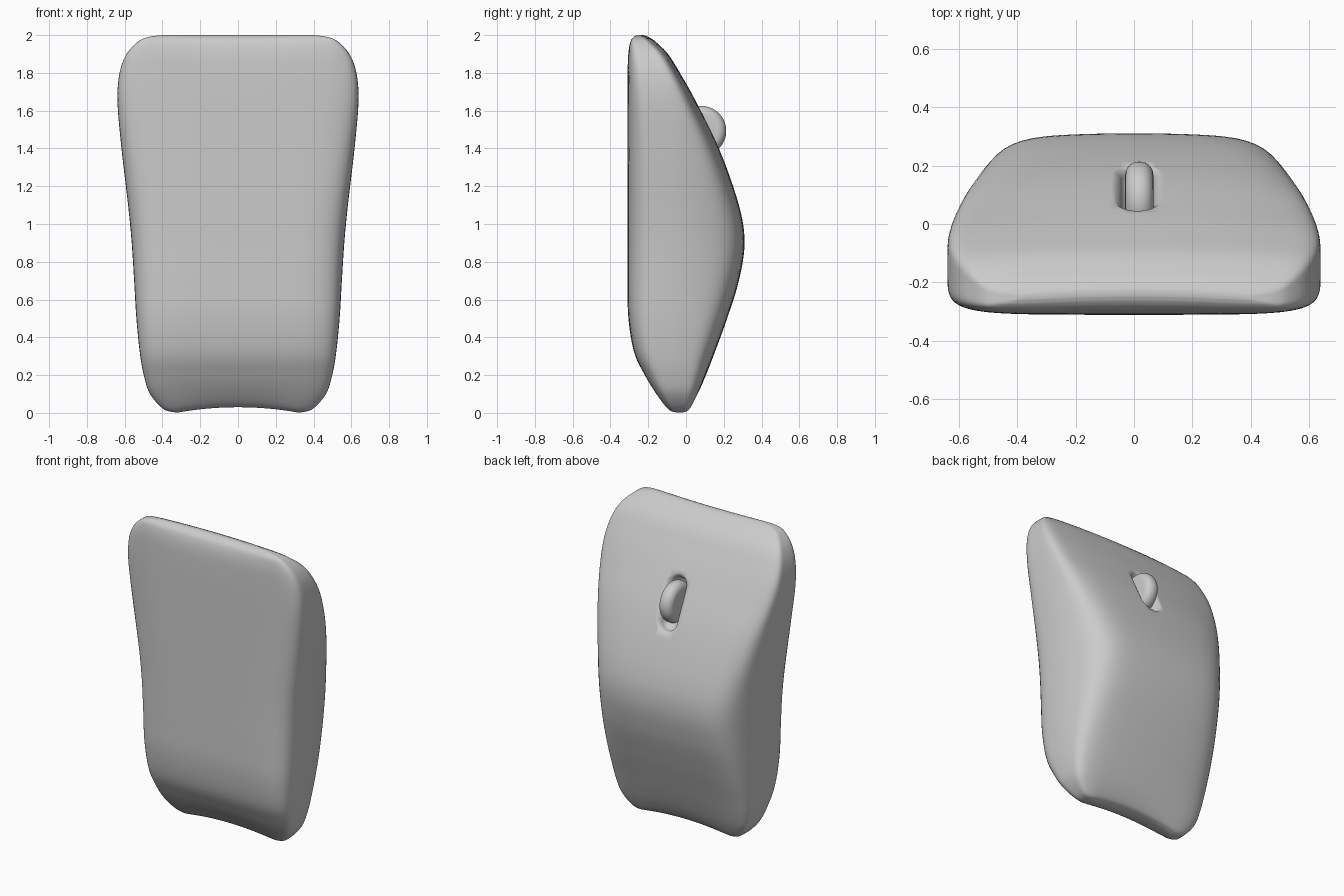
import bpy, bmesh, math
from mathutils import Matrix, Vector

cube = bpy.data.objects.get("Cube")
if cube:
    bpy.data.objects.remove(cube, do_unlink=True)

grey = bpy.data.materials.new("light grey plastic")
grey.use_nodes = True
colour = (0.6, 0.6, 0.6, 1)
grey.diffuse_color = colour
grey.node_tree.nodes["Principled BSDF"].inputs["Base Color"].default_value = colour

# Shell stations: height, half width, front y, back y
STATIONS = [
    (0, .32, -.06, -.008), (.02, .395, -.1, .024), (.1, .466, -.16, .067),
    (.2, .499, -.22, .108), (.32, .52, -.275, .153), (.5, .538, -.305, .218),
    (.7, .55, -.31, .28), (.9, .563, -.31, .31), (1.1, .582, -.31, .28),
    (1.4, .617, -.31, .175), (1.65, .638, -.31, .052), (1.8, .627, -.31, -.033),
    (1.9, .59, -.309, -.1), (1.965, .53, -.302, -.175), (1.99, .475, -.288, -.22),
    (2, .40, -.272, -.248)]


def make_object(name, bm):
    bmesh.ops.recalc_face_normals(bm, faces=bm.faces)
    mesh = bpy.data.meshes.new(name)
    bm.to_mesh(mesh)
    bm.free()
    mesh.materials.append(grey)
    obj = bpy.data.objects.new(name, mesh)
    bpy.context.collection.objects.link(obj)
    return obj


def loft(name, rings):
    """Bridge closed rings of equal length and cap both ends with strips."""
    bm = bmesh.new()
    rows = [[bm.verts.new(p) for p in ring] for ring in rings]
    count = len(rows[0])
    for a, b in zip(rows, rows[1:]):
        for i in range(count):
            j = (i + 1) % count
            bm.faces.new((a[i], a[j], b[j], b[i]))
    for row in (rows[0], rows[-1]):
        for i in range(count // 2 - 1):
            bm.faces.new((row[i], row[i + 1], row[-2 - i], row[-1 - i]))
    return make_object(name, bm)


def smooth_station(i, t):
    """Catmull-Rom blend between stations i and i + 1."""
    last = len(STATIONS) - 1
    p = [Vector(STATIONS[max(0, min(last, i + k))]) for k in (-1, 0, 1, 2)]
    m1, m2 = (p[2] - p[0]) / 2, (p[3] - p[1]) / 2
    if i == 0:
        m1 = p[2] - p[1]
    if i == last - 1:
        m2 = p[2] - p[1]
    s, c = t * t, t ** 3
    return (p[1] * (2 * c - 3 * s + 1) + m1 * (c - 2 * s + t)
            + p[2] * (3 * s - 2 * c) + m2 * (c - s))


def shell_ring(station, count=120):
    """Rounded section, narrower towards the back, with a bowed back."""
    z, width, front, back = station
    ring = []
    for i in range(count):
        angle = math.tau * (i + .5) / count
        u, v = math.cos(angle), math.sin(angle)
        power = 7 if v > 0 else 5.5
        size = (abs(u) ** power + abs(v) ** power) ** (-1 / power)
        u, v = u * size, v * size
        y = (front + back) / 2 + v * (back - front) / 2
        x = u * width * (1 - 1.1 * max(0, y + .1) ** 2)
        middle = max(0, 1 - (x / .5) ** 2)
        # Bowed back, and a hollow across the top edge
        bow = .022 * (1 - middle) * max(0, v) * min(1, (back - front) / .4)
        hollow = .025 * middle * math.exp((z - 2) / .06)
        # Shallow arch along the bottom edge
        arch = .03 * max(0, 1 - (x / .33) ** 2) * math.exp(-z / .12)
        ring.append((x, y - bow + hollow, z + arch))
    return ring


# Shell
STEPS = 6
levels = [smooth_station(i, k / STEPS)
          for i in range(len(STATIONS) - 1) for k in range(STEPS)]
levels.append(Vector(STATIONS[-1]))
shell = loft("mouse_shell", [shell_ring(s) for s in levels])

# Flared slot cutter, square to the sloping back
tilt = math.atan(.475)
normal = Vector((0, math.cos(tilt), math.sin(tilt)))
along = Vector((0, -math.sin(tilt), math.cos(tilt)))
centre = Vector((.012, .128, 1.5))
rings = []
for depth, radius in ((-.065, .035), (-.055, .05), (-.03, .056), (-.015, .062),
                      (-.004, .075), (.004, .09), (.05, .2)):
    ring = []
    for i in range(40):
        a = math.tau * (i + .5) / 40
        end = math.copysign(.11, math.sin(a))
        ring.append(centre + normal * depth + along * (end + radius * math.sin(a))
                    + Vector((radius * math.cos(a), 0, 0)))
    rings.append(ring)
cutter = loft("slot_cutter", rings)
cutter.hide_render = True
cut = shell.modifiers.new("slot", 'BOOLEAN')
cut.operation, cut.solver, cut.object = 'DIFFERENCE', 'EXACT', cutter
bpy.context.view_layer.objects.active = shell
bpy.ops.object.modifier_apply(modifier=cut.name)
bpy.data.objects.remove(cutter, do_unlink=True)

# Scroll wheel
bm = bmesh.new()
bmesh.ops.create_cone(bm, cap_ends=True, segments=64, radius1=.132, radius2=.132, depth=.096,
                      matrix=Matrix.Translation((.018, .081, 1.493)) @ Matrix.Rotation(math.pi / 2, 4, 'Y'))
rims = [e for e in bm.edges if any(len(f.verts) > 4 for f in e.link_faces)]
bmesh.ops.bevel(bm, geom=rims, offset=.045, segments=8, profile=.5, affect='EDGES')
wheel = make_object("scroll_wheel", bm)

# Smooth shading
bpy.ops.object.select_all(action='DESELECT')
for obj in (shell, wheel):
    obj.select_set(True)
bpy.context.view_layer.objects.active = shell
bpy.ops.object.shade_smooth_by_angle(angle=math.radians(50))
